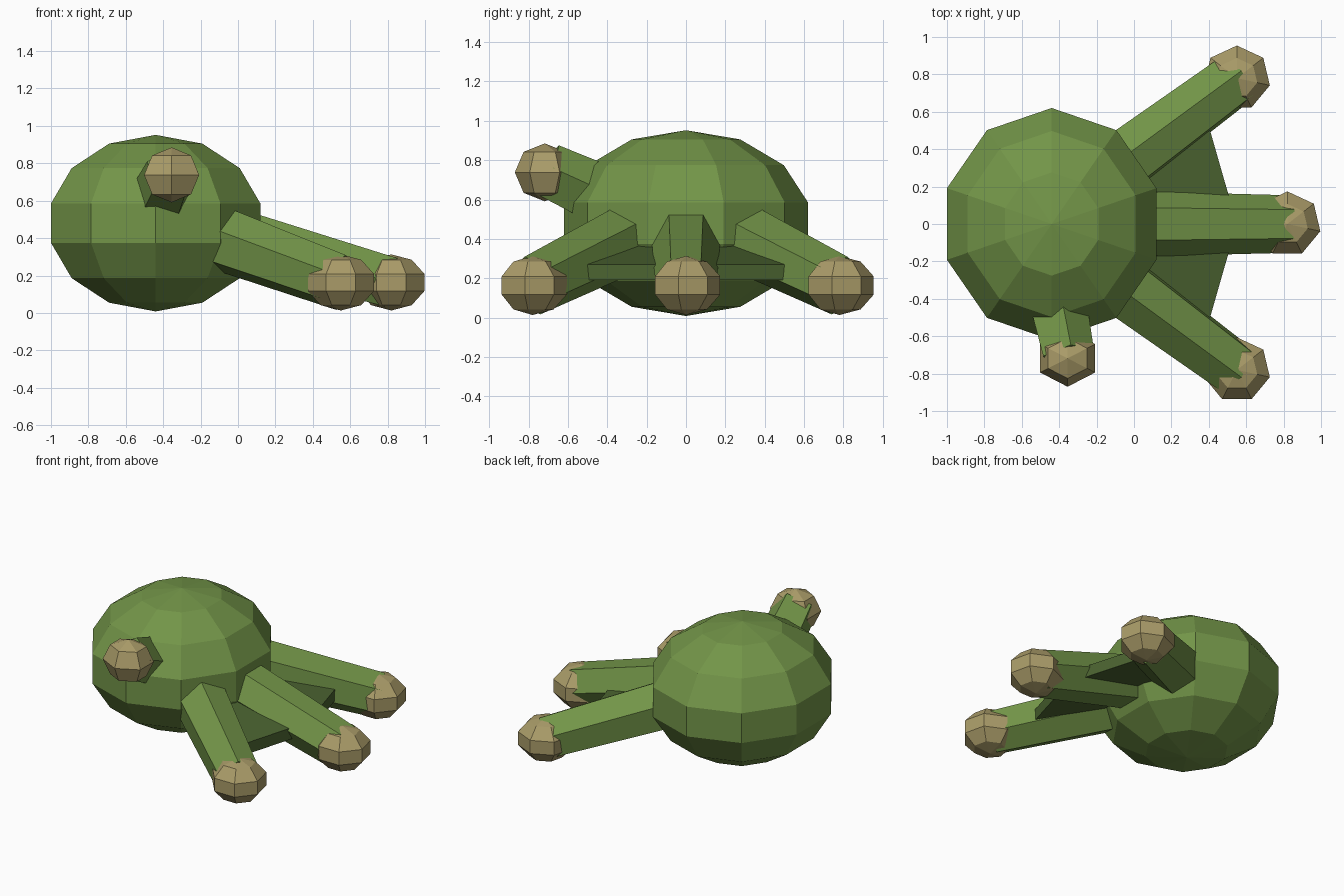
import bpy, bmesh
from mathutils import Vector, Matrix

if "Cube" in bpy.data.objects:
    bpy.data.objects.remove(bpy.data.objects["Cube"])


def material(name, rgb):
    m = bpy.data.materials.new(name)
    m.diffuse_color = (*rgb, 1)
    m.use_nodes = True
    m.node_tree.nodes["Principled BSDF"].inputs["Base Color"].default_value = m.diffuse_color
    return m


SKIN = material("green_skin", (0.17, 0.30, 0.065))
WEB = material("dark_web", (0.07, 0.125, 0.03))
PAD = material("tan_pad", (0.40, 0.33, 0.14))


def finish(bm, name, mat):
    bmesh.ops.recalc_face_normals(bm, faces=bm.faces)
    mesh = bpy.data.meshes.new(name)
    bm.to_mesh(mesh)
    bm.free()
    mesh.materials.append(mat)
    obj = bpy.data.objects.new(name, mesh)
    bpy.context.collection.objects.link(obj)
    return obj


def ball(name, center, radii, segments, rings, mat):
    bm = bmesh.new()
    bmesh.ops.create_uvsphere(bm, u_segments=segments, v_segments=rings, radius=1,
                              matrix=Matrix.Translation(center) @ Matrix.Diagonal((*radii, 1)))
    return finish(bm, name, mat)


def limb(name, start, end, r1, r2, sides):
    """Tapered low-poly tube between two points."""
    a, b = Vector(start), Vector(end)
    rot = Vector((0, 0, 1)).rotation_difference(b - a).to_matrix().to_4x4()
    bm = bmesh.new()
    bmesh.ops.create_cone(bm, cap_ends=True, segments=sides, radius1=r1, radius2=r2,
                          depth=(b - a).length,
                          matrix=Matrix.Translation((a + b) / 2) @ rot)
    return finish(bm, name, SKIN)


def slab(name, outline, thickness):
    """Flat web panel with vertical thickness."""
    bm = bmesh.new()
    lo = [bm.verts.new((x, y, z - thickness / 2)) for x, y, z in outline]
    hi = [bm.verts.new((x, y, z + thickness / 2)) for x, y, z in outline]
    bm.faces.new(lo)
    bm.faces.new(hi)
    for i in range(len(lo)):
        j = (i + 1) % len(lo)
        bm.faces.new((lo[i], lo[j], hi[j], hi[i]))
    return finish(bm, name, WEB)


# Palm
ball("palm", (-0.44, 0, 0.48), (0.604, 0.636, 0.472), 10, 7, SKIN)

# Three toes with round pads
toes = {
    "middle": ((-0.10, 0, 0.43), (0.82, 0, 0.163)),
    "left": ((-0.10, 0.30, 0.40), (0.55, 0.78, 0.163)),
    "right": ((-0.10, -0.30, 0.40), (0.55, -0.78, 0.163)),
}
for name, (start, end) in toes.items():
    limb(name + "_toe", start, end, 0.178, 0.154, 6)
    ball(name + "_toe_pad", end, (0.19, 0.183, 0.15), 7, 5, PAD)

# Thumb with its pad
limb("thumb", (-0.42, -0.40, 0.60), (-0.355, -0.71, 0.745), 0.165, 0.146, 5)
ball("thumb_pad", (-0.355, -0.718, 0.738), (0.17, 0.152, 0.147), 6, 4, PAD)

# Webs between the toes
for name, s in (("left_web", 1), ("right_web", -1)):
    slab(name, [(-0.02, 0, 0.36), (0.55, 0, 0.23), (0.375, 0.61 * s, 0.23), (-0.08, 0.32 * s, 0.36)], 0.08)
